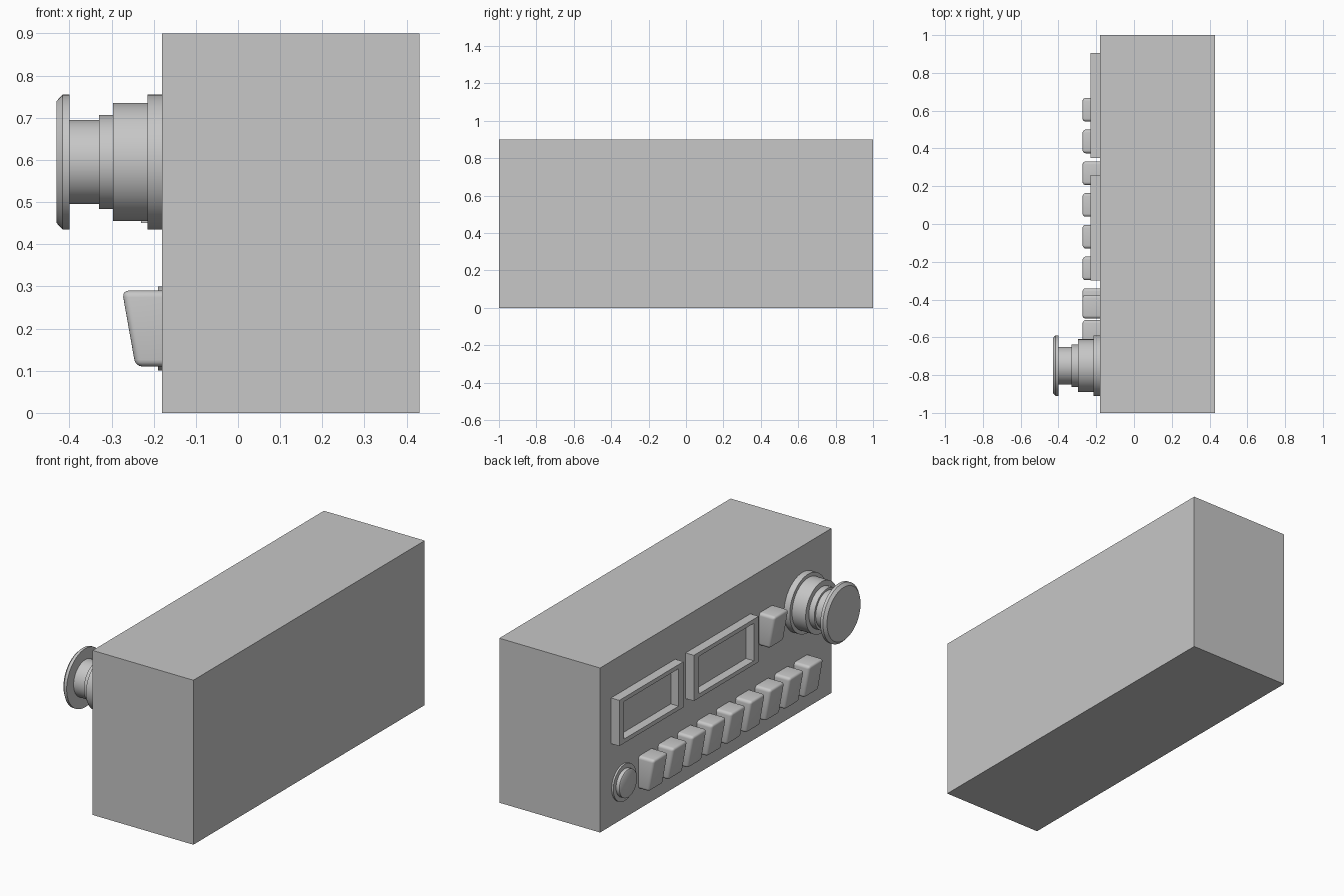
import bpy, bmesh, math
from mathutils import Matrix, Vector

cube = bpy.data.objects.get("Cube")
if cube:
    bpy.data.objects.remove(cube, do_unlink=True)

grey = bpy.data.materials.new("plain_grey")
grey.use_nodes = True
colour = (0.57, 0.57, 0.57, 1)
grey.diffuse_color = colour
grey.node_tree.nodes["Principled BSDF"].inputs["Base Color"].default_value = colour

PANEL = -0.18  # x of the control panel, which faces -x


def finish(name, bm, smooth=False):
    bmesh.ops.recalc_face_normals(bm, faces=bm.faces)
    mesh = bpy.data.meshes.new(name)
    bm.to_mesh(mesh)
    bm.free()
    mesh.materials.append(grey)
    obj = bpy.data.objects.new(name, mesh)
    bpy.context.collection.objects.link(obj)
    if smooth:
        bpy.ops.object.select_all(action="DESELECT")
        obj.select_set(True)
        bpy.context.view_layer.objects.active = obj
        bpy.ops.object.shade_smooth_by_angle(angle=math.radians(35))
    return obj


def box(lo, hi):
    lo, hi = Vector(lo), Vector(hi)
    bm = bmesh.new()
    bmesh.ops.create_cube(bm, size=1, matrix=Matrix.Translation((lo + hi) / 2)
                          @ Matrix.Diagonal((*(hi - lo), 1)))
    return bm


def turned(name, profile, y, z, sides=64):
    """Lathe (x, radius) points about an axis along x."""
    bm = bmesh.new()
    verts = [bm.verts.new((x, y + r, z)) for x, r in profile]
    edges = [bm.edges.new(pair) for pair in zip(verts, verts[1:])]
    bmesh.ops.spin(bm, geom=verts + edges, cent=(0, y, z), axis=(1, 0, 0),
                   angle=math.tau, steps=sides, use_duplicate=False)
    bmesh.ops.remove_doubles(bm, verts=bm.verts, dist=0.0005)
    finish(name, bm, smooth=True)


def push_button(name, y, z):
    """Rounded wedge whose top edge sticks out further than its foot."""
    bm = box((-0.275, y - 0.0625, z - 0.09), (PANEL, y + 0.0625, z + 0.09))
    for v in bm.verts:
        if v.co.x < -0.2 and v.co.z < z:
            v.co.x += 0.032
    rim = [e for e in bm.edges if min(v.co.x for v in e.verts) < -0.2]
    bmesh.ops.bevel(bm, geom=rim, offset=0.016, segments=4, profile=0.5, affect="EDGES")
    finish(name, bm, smooth=True)


def display_frame(name, y0, y1):
    """Raised rectangular surround with a sunken window."""
    bm = box((-0.23, y0, 0.45), (PANEL, y1, 0.70))
    bm.normal_update()
    face = min(bm.faces, key=lambda f: f.calc_center_median().x)
    bmesh.ops.inset_region(bm, faces=[face], thickness=0.032)
    mid = (y0 + y1) / 2
    for v in face.verts:
        v.co.y -= math.copysign(0.02, v.co.y - mid)
    sunk = bmesh.ops.extrude_discrete_faces(bm, faces=[face])["faces"][0]
    for v in sunk.verts:
        v.co.x = PANEL - 0.003
    finish(name, bm)


# Case
finish("case", box((PANEL, -1, 0), (0.43, 1, 0.9)))

# Two display windows
display_frame("left_display_frame", 0.35, 0.905)
display_frame("right_display_frame", -0.30, 0.26)

# Row of push buttons, plus one beside the displays
for i in range(9):
    push_button(f"push_button_{i + 1}", 0.605 - i * 0.168, 0.20)
push_button("upper_button", -0.438, 0.585)

# Large stepped knob
turned("tuning_knob", [(PANEL, 0), (PANEL, 0.16), (-0.215, 0.16), (-0.215, 0.14),
                       (-0.297, 0.14), (-0.297, 0.112), (-0.33, 0.112), (-0.33, 0.10),
                       (-0.40, 0.10), (-0.40, 0.16), (-0.416, 0.16), (-0.43, 0.145),
                       (-0.43, 0)], -0.75, 0.595)

# Small round button on its collar
turned("round_button", [(PANEL, 0), (PANEL, 0.10), (-0.19, 0.10), (-0.19, 0.076),
                        (-0.21, 0.076), (-0.214, 0.07), (-0.214, 0)], 0.80, 0.20)
